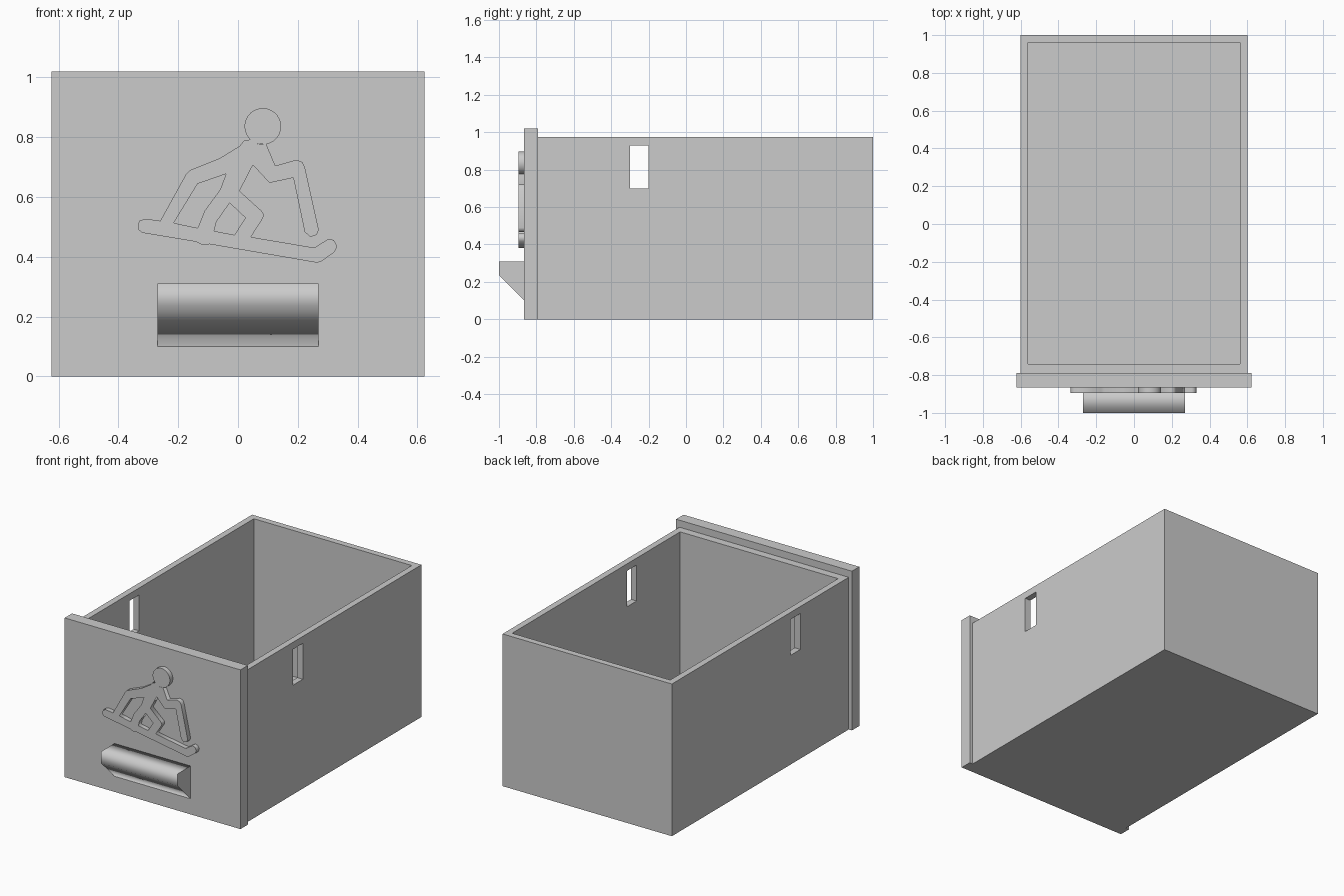
import bpy
import math

cube = bpy.data.objects.get("Cube")
if cube:
    bpy.data.objects.remove(cube, do_unlink=True)

# One plain grey material
grey = bpy.data.materials.new("plain grey")
grey.use_nodes = True
colour = (0.6, 0.6, 0.6, 1)
grey.diffuse_color = colour
grey.node_tree.nodes["Principled BSDF"].inputs["Base Color"].default_value = colour


def add_object(name, data):
    obj = bpy.data.objects.new(name, data)
    bpy.context.scene.collection.objects.link(obj)
    if not data.materials:
        data.materials.append(grey)
    return obj


def block(name, low, high):
    """Axis-aligned box between two corners."""
    bpy.ops.mesh.primitive_cube_add(size=1)
    obj = bpy.context.object
    obj.name = name
    for vert in obj.data.vertices:
        vert.co = [h if c > 0 else l for c, l, h in zip(vert.co, low, high)]
    obj.data.materials.append(grey)
    return obj


def cut(target, cutter):
    """Subtract the cutter from the target, then discard the cutter."""
    cutter.hide_render = True
    mod = target.modifiers.new("cut", "BOOLEAN")
    mod.operation = "DIFFERENCE"
    mod.solver = "EXACT"
    mod.object = cutter
    bpy.context.view_layer.objects.active = target
    bpy.ops.object.modifier_apply(modifier=mod.name)
    bpy.data.objects.remove(cutter, do_unlink=True)


def extruded(name, loops, thickness):
    """Flat filled outline with holes, given depth and turned into a mesh."""
    curve = bpy.data.curves.new(name + " outline", "CURVE")
    curve.dimensions = "2D"
    curve.fill_mode = "BOTH"
    curve.extrude = thickness / 2
    for loop in loops:
        spline = curve.splines.new("POLY")
        spline.points.add(len(loop) - 1)
        spline.use_cyclic_u = True
        for point, (u, v) in zip(spline.points, loop):
            point.co = (u, v, 0, 1)
    temp = bpy.data.objects.new("temp", curve)
    bpy.context.scene.collection.objects.link(temp)
    graph = bpy.context.evaluated_depsgraph_get()
    mesh = bpy.data.meshes.new_from_object(temp.evaluated_get(graph))
    bpy.data.objects.remove(temp, do_unlink=True)
    mesh.materials.clear()
    return add_object(name, mesh)


# Open drawer box with a slot through both side walls
box = block("drawer_box", (-0.6, -0.79, 0), (0.6, 1, 0.975))
cut(box, block("cavity", (-0.56, -0.74, 0.04), (0.56, 0.96, 1.2)))
cut(box, block("side_slots", (-0.8, -0.3, 0.7), (0.8, -0.2, 0.93)))

# Front panel, a little wider and taller than the box
block("front_panel", (-0.623, -0.865, 0), (0.623, -0.79, 1.02))

# Wedge handle: side profile in (y, z), swept along x
profile = [(-0.865, 0.1), (-1, 0.235), (-1, 0.31), (-0.865, 0.31)]
handle = extruded("handle", [profile], 0.54)
handle.rotation_euler = (math.pi / 2, 0, math.pi / 2)

# Raised snowboarder relief, outlined clockwise in hundredths
board_to_neck = [(-32, 48), (-33.3, 49), (-33.5, 50.5), (-33, 52), (-31, 52.7),
                 (-26, 52), (-17.5, 67.4), (-16, 69), (-6, 73), (0.5, 77),
                 (2, 78.8)]
head = []
for step in range(33):
    angle = math.radians(226 - 335 * step / 32)
    head.append((8.3 + 6.1 * math.cos(angle), 83.6 + 6.1 * math.sin(angle)))
arm = [(9.5, 77.5), (12.5, 70.4), (19.5, 72.4), (21.5, 71.7), (22.4, 69.8),
       (27, 49), (26.3, 47.3), (24.2, 46.6), (22.3, 48.3), (18.5, 66.4),
       (10.5, 64.7), (5, 70.7)]
leg = [(0.5, 62), (7.9, 55.3), (8.7, 54), (8.2, 52.7), (4.3, 46.6)]
board = [(25.6, 43), (30.2, 46), (32, 45.6), (33.2, 43.6), (32.3, 41.6),
         (28, 38.5), (26.5, 38), (-9.5, 44.2), (-12, 44), (-14, 45)]
arm_gap = [(-13.5, 64.4), (-4, 67.7), (-6, 62.4), (-11.2, 55.3),
           (-13.5, 49.6), (-21.5, 51.3)]
leg_gap = [(-2.8, 58), (2.5, 53), (-1.2, 47.3), (-8, 48.6), (-7.2, 51.7)]
loops = [board_to_neck + head + arm + leg + board, arm_gap, leg_gap]
loops = [[(u / 100, v / 100) for u, v in loop] for loop in loops]
relief = extruded("rider_relief", loops, 0.03)
relief.rotation_euler.x = math.pi / 2
relief.location.y = -0.88
